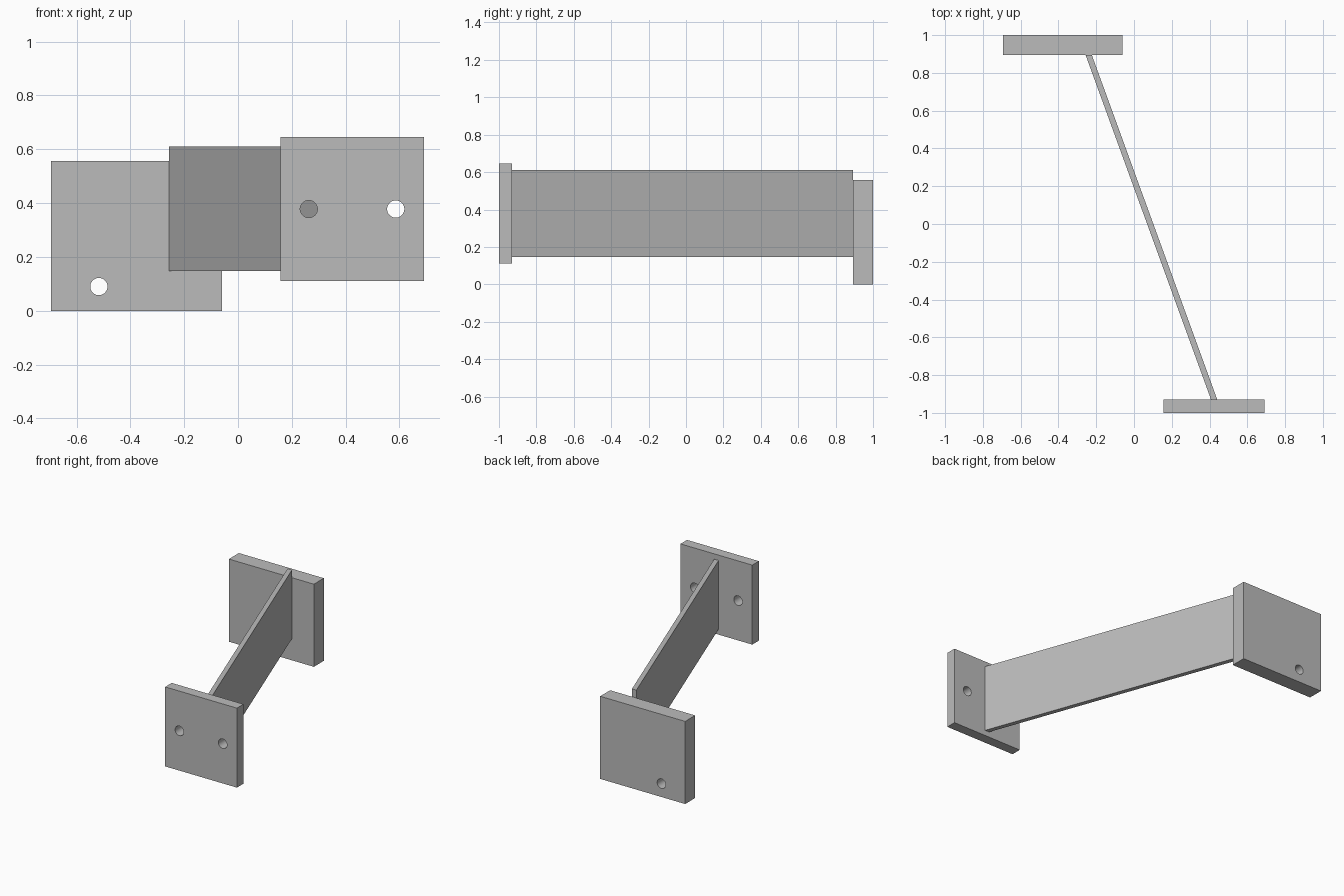
import bpy
import bmesh
from math import radians

cube = bpy.data.objects.get("Cube")
if cube:
    bpy.data.objects.remove(cube, do_unlink=True)

# Single plain grey finish
grey = bpy.data.materials.new("plain_grey")
grey.use_nodes = True
colour = (0.5, 0.5, 0.5, 1)
grey.diffuse_color = colour
grey.node_tree.nodes["Principled BSDF"].inputs["Base Color"].default_value = colour


def prism(name, outline, z0, z1):
    """Extrude a plan outline (x, y) from z0 up to z1."""
    bm = bmesh.new()
    base = bm.faces.new([bm.verts.new((x, y, z0)) for x, y in outline])
    top = bmesh.ops.extrude_face_region(bm, geom=[base])["geom"]
    verts = [v for v in top if isinstance(v, bmesh.types.BMVert)]
    bmesh.ops.translate(bm, verts=verts, vec=(0, 0, z1 - z0))
    bmesh.ops.recalc_face_normals(bm, faces=bm.faces)
    mesh = bpy.data.meshes.new(name)
    bm.to_mesh(mesh)
    bm.free()
    mesh.materials.append(grey)
    obj = bpy.data.objects.new(name, mesh)
    bpy.context.collection.objects.link(obj)
    return obj


def plate(name, x0, x1, y0, y1, z0, z1, holes):
    """Upright mounting plate with round bolt holes drilled along y."""
    obj = prism(name, [(x0, y0), (x1, y0), (x1, y1), (x0, y1)], z0, z1)
    for i, (x, z) in enumerate(holes):
        bpy.ops.mesh.primitive_cylinder_add(
            vertices=48, radius=0.032, depth=0.4,
            location=(x, (y0 + y1) / 2, z), rotation=(radians(90), 0, 0))
        cutter = bpy.context.object
        cutter.name = f"{name}_hole_cutter_{i + 1}"
        cutter.data.materials.append(grey)
        mod = obj.modifiers.new("bolt_hole", "BOOLEAN")
        mod.operation = "DIFFERENCE"
        mod.solver = "EXACT"
        mod.object = cutter
        bpy.context.view_layer.objects.active = obj
        bpy.ops.object.select_all(action="DESELECT")
        obj.select_set(True)
        bpy.ops.object.modifier_apply(modifier=mod.name)
        bpy.data.objects.remove(cutter, do_unlink=True)
    bpy.ops.object.shade_smooth_by_angle(angle=radians(30))
    return obj


# Mounting plates at both ends
plate("front_plate", 0.157, 0.692, -1, -0.93, 0.11, 0.646,
      [(0.263, 0.378), (0.586, 0.378)])
plate("back_plate", -0.694, -0.06, 0.894, 1, 0, 0.557, [(-0.517, 0.09)])

# Thin slanted web joining the plates
prism("slanted_web",
      [(0.408, -0.93), (0.441, -0.93), (-0.223, 0.894), (-0.256, 0.894)],
      0.147, 0.61)
